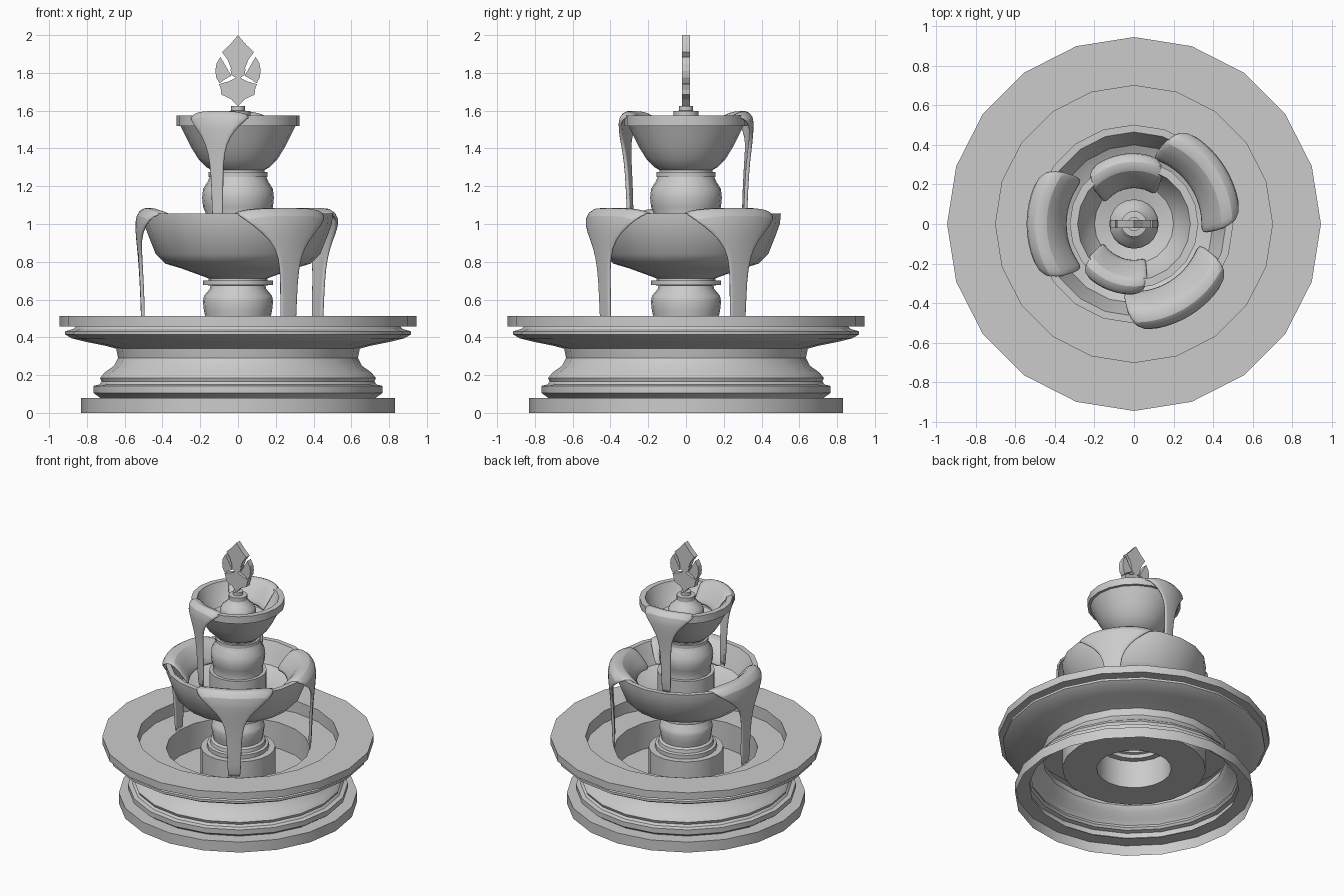
import bpy, math
from mathutils import Vector

SIDES = 20


def add_object(name, verts, faces, smooth=True):
    mesh = bpy.data.meshes.new(name)
    mesh.from_pydata(verts, [], faces)
    mesh.update()
    ob = bpy.data.objects.new(name, mesh)
    bpy.context.collection.objects.link(ob)
    if smooth:
        bpy.ops.object.select_all(action='DESELECT')
        ob.select_set(True)
        bpy.context.view_layer.objects.active = ob
        bpy.ops.object.shade_smooth_by_angle(angle=math.radians(32))
    return ob


def lathe(name, profile, close_top=False):
    """Revolve (radius, z) points around the z axis."""
    n = SIDES
    verts = [(r * math.cos(2 * math.pi * j / n), r * math.sin(2 * math.pi * j / n), z)
             for r, z in profile for j in range(n)]
    faces = [(i * n + j, i * n + (j + 1) % n, (i + 1) * n + (j + 1) % n, (i + 1) * n + j)
             for i in range(len(profile) - 1) for j in range(n)]
    if close_top:
        faces.append([(len(profile) - 1) * n + j for j in range(n)])
    return add_object(name, verts, faces)


def water(name, angle, path, width=1.0, crown=0.025):
    """Sheet of water following (radius, z, half width) stations over a rim."""
    m = 8
    verts = []
    for r, z, w in path:
        for k in range(m + 1):
            u = 2 * k / m - 1
            a = math.radians(angle) + u * w * width / r
            zz = z - crown * u ** 4 * min(1, w / path[3][2])
            verts.append((r * math.cos(a), r * math.sin(a), zz))
    faces = [(i * (m + 1) + k, (i + 1) * (m + 1) + k, (i + 1) * (m + 1) + k + 1, i * (m + 1) + k + 1)
             for i in range(len(path) - 1) for k in range(m)]
    ob = add_object(name, verts, faces)
    sol = ob.modifiers.new("thickness", 'SOLIDIFY')
    sol.thickness = 0.02
    sol.offset = 0
    sub = ob.modifiers.new("rounding", 'SUBSURF')
    sub.levels = sub.render_levels = 1
    return ob


def plate(name, pts, half=0.021):
    """Flat ornament piece: (x, z) outline given depth along y."""
    n = len(pts)
    area = sum(pts[i][0] * pts[(i + 1) % n][1] - pts[(i + 1) % n][0] * pts[i][1] for i in range(n))
    if area < 0:
        pts = pts[::-1]
    verts = [(x, -half, z) for x, z in pts] + [(x, half, z) for x, z in pts]
    faces = [list(range(n)), list(range(2 * n - 1, n - 1, -1))]
    faces += [(i, i + n, (i + 1) % n + n, (i + 1) % n) for i in range(n)]
    return add_object(name, verts, faces, smooth=False)


# Basin: moulded outer wall, broad rim, stepped inside, floor (open underneath)
lathe("basin", [
    (.83, 0), (.83, .08), (.73, .08), (.765, .105), (.765, .143), (.735, .15),
    (.722, .165), (.73, .185), (.705, .215), (.655, .25), (.635, .29), (.645, .34),
    (.70, .355), (.80, .375), (.88, .395), (.915, .415), (.915, .432), (.87, .445),
    (.86, .457), (.945, .457), (.945, .512), (.70, .512), (.70, .42), (.50, .42),
    (.50, .22), (.26, .22)])

# Lower column: plinth, rings, bulge and collar
lathe("lower_column", [
    (.26, .22), (.26, .43), (.215, .43), (.215, .46), (.195, .465), (.19, .49),
    (.172, .50), (.18, .54), (.186, .59), (.18, .62), (.15, .655), (.145, .675),
    (.185, .677), (.185, .702), (.155, .702), (.155, .725)])

# Lower bowl
lathe("lower_bowl", [
    (.15, .71), (.19, .725), (.30, .765), (.385, .79), (.435, .84), (.475, .94),
    (.497, 1.0), (.502, 1.055), (.465, 1.055), (.432, .98), (.40, .90), (.31, .85),
    (.20, .835)])

# Upper column
lathe("upper_column", [
    (.20, .835), (.20, 1.02), (.175, 1.02), (.172, 1.06), (.185, 1.09), (.19, 1.14),
    (.185, 1.185), (.16, 1.225), (.15, 1.25), (.157, 1.25), (.157, 1.275), (.14, 1.275),
    (.14, 1.30)])

# Upper bowl
lathe("upper_bowl", [
    (.14, 1.285), (.165, 1.30), (.21, 1.345), (.25, 1.41), (.28, 1.47), (.305, 1.52),
    (.325, 1.52), (.325, 1.575), (.285, 1.575), (.25, 1.49), (.20, 1.43), (.12, 1.41)])

# Finial base
lathe("finial_base", [
    (.125, 1.41), (.125, 1.485), (.115, 1.51), (.085, 1.535), (.065, 1.565), (.065, 1.597),
    (.036, 1.60), (.036, 1.625)], close_top=True)

# Leaf ornament on the finial
plate("ornament_top", [
    (0, 2.0), (.045, 1.947), (.085, 1.91), (.055, 1.87), (.035, 1.82), (0, 1.84),
    (-.035, 1.82), (-.055, 1.87), (-.085, 1.91), (-.045, 1.947)])
plate("ornament_centre", [(0, 1.84), (.04, 1.82), (.035, 1.79), (0, 1.765), (-.035, 1.79), (-.04, 1.82)])
for s, side in ((1, "right"), (-1, "left")):
    plate("ornament_leaf_" + side, [
        (s * x, z) for x, z in [(.093, 1.885), (.114, 1.85), (.12, 1.81), (.115, 1.775),
                                (.098, 1.745), (.07, 1.765), (.035, 1.785), (.05, 1.81),
                                (.07, 1.845)]])
plate("ornament_bottom", [
    (0, 1.622), (.035, 1.66), (.088, 1.685), (.09, 1.71), (.1, 1.74), (.05, 1.755),
    (0, 1.78), (-.05, 1.755), (-.1, 1.74), (-.09, 1.71), (-.088, 1.685), (-.035, 1.66)])

# Water spilling over the lower bowl
low_path = [(.34, .93, .25), (.40, 1.02, .27), (.445, 1.075, .285), (.50, 1.082, .29),
            (.535, 1.045, .265), (.535, .97, .17), (.525, .88, .085), (.515, .77, .056),
            (.507, .62, .05), (.502, .42, .045)]
for angle, side in ((180, "left"), (33, "back"), (-58, "front")):
    water("lower_water_" + side, angle, low_path)

# Water spilling over the upper bowl
top_path = [(.18, 1.45, .14), (.235, 1.525, .165), (.275, 1.585, .185), (.315, 1.595, .195),
            (.35, 1.57, .18), (.35, 1.51, .115), (.342, 1.43, .065), (.33, 1.34, .042),
            (.32, 1.2, .035), (.312, .96, .032)]
water("upper_water_back", 99, top_path, 1.05)
water("upper_water_front", -110, top_path, .9)
